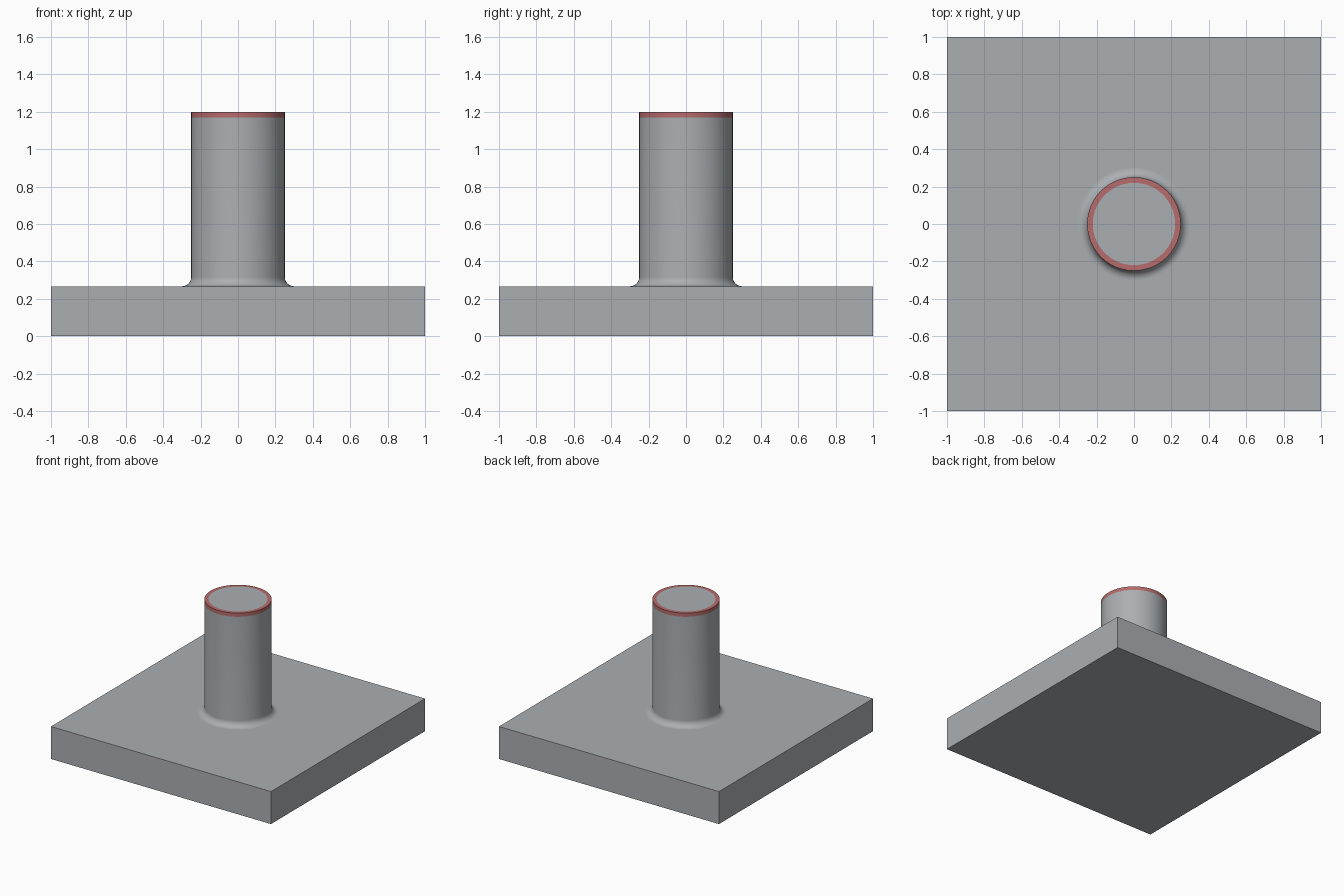
import bpy, bmesh, math

if "Cube" in bpy.data.objects:
    bpy.data.objects.remove(bpy.data.objects["Cube"])

SIDES = 96
PLATE_TOP, TOP, RADIUS, FILLET, BAND = 0.267, 1.2, 0.25, 0.05, 0.03


def material(name, colour):
    m = bpy.data.materials.new(name)
    m.diffuse_color = (*colour, 1)
    m.use_nodes = True
    m.node_tree.nodes["Principled BSDF"].inputs["Base Color"].default_value = m.diffuse_color
    return m


bm = bmesh.new()


def ring(r, z, square=False):
    verts = []
    for i in range(SIDES):
        a = 2 * math.pi * i / SIDES
        c, s = math.cos(a), math.sin(a)
        k = r / max(abs(c), abs(s)) if square else r
        verts.append(bm.verts.new((k * c, k * s, z)))
    return verts


def skin(a, b, smooth=False, mat=0):
    for i in range(SIDES):
        j = (i + 1) % SIDES
        f = bm.faces.new((a[i], a[j], b[j], b[i]))
        f.smooth, f.material_index = smooth, mat


# square base plate
low = ring(1, 0, True)
high = ring(1, PLATE_TOP, True)
bm.faces.new(low[::-1])
skin(low, high)

# plate top, running up to the rounded foot of the post
last = ring(RADIUS + FILLET, PLATE_TOP)
skin(high, last)

# concave fillet
STEPS = 10
for n in range(1, STEPS + 1):
    a = math.pi / 2 * n / STEPS
    new = ring(RADIUS + FILLET * (1 - math.sin(a)),
               PLATE_TOP + FILLET * (1 - math.cos(a)))
    skin(last, new, True)
    last = new

# post, red rim band and top cap
neck = ring(RADIUS, TOP - BAND)
skin(last, neck, True)
rim = ring(RADIUS, TOP)
skin(neck, rim, True, 1)
inner = ring(RADIUS - BAND, TOP)
skin(rim, inner, False, 1)
bm.faces.new(inner)

# keep the top rim edge crisp
for i in range(SIDES):
    bm.edges.get((rim[i], rim[(i + 1) % SIDES])).smooth = False

bm.normal_update()
mesh = bpy.data.meshes.new("post_on_base_plate")
bm.to_mesh(mesh)
bm.free()
mesh.materials.append(material("grey", (0.41, 0.43, 0.45)))
mesh.materials.append(material("muted red", (0.47, 0.15, 0.15)))
obj = bpy.data.objects.new("post_on_base_plate", mesh)
bpy.context.collection.objects.link(obj)
